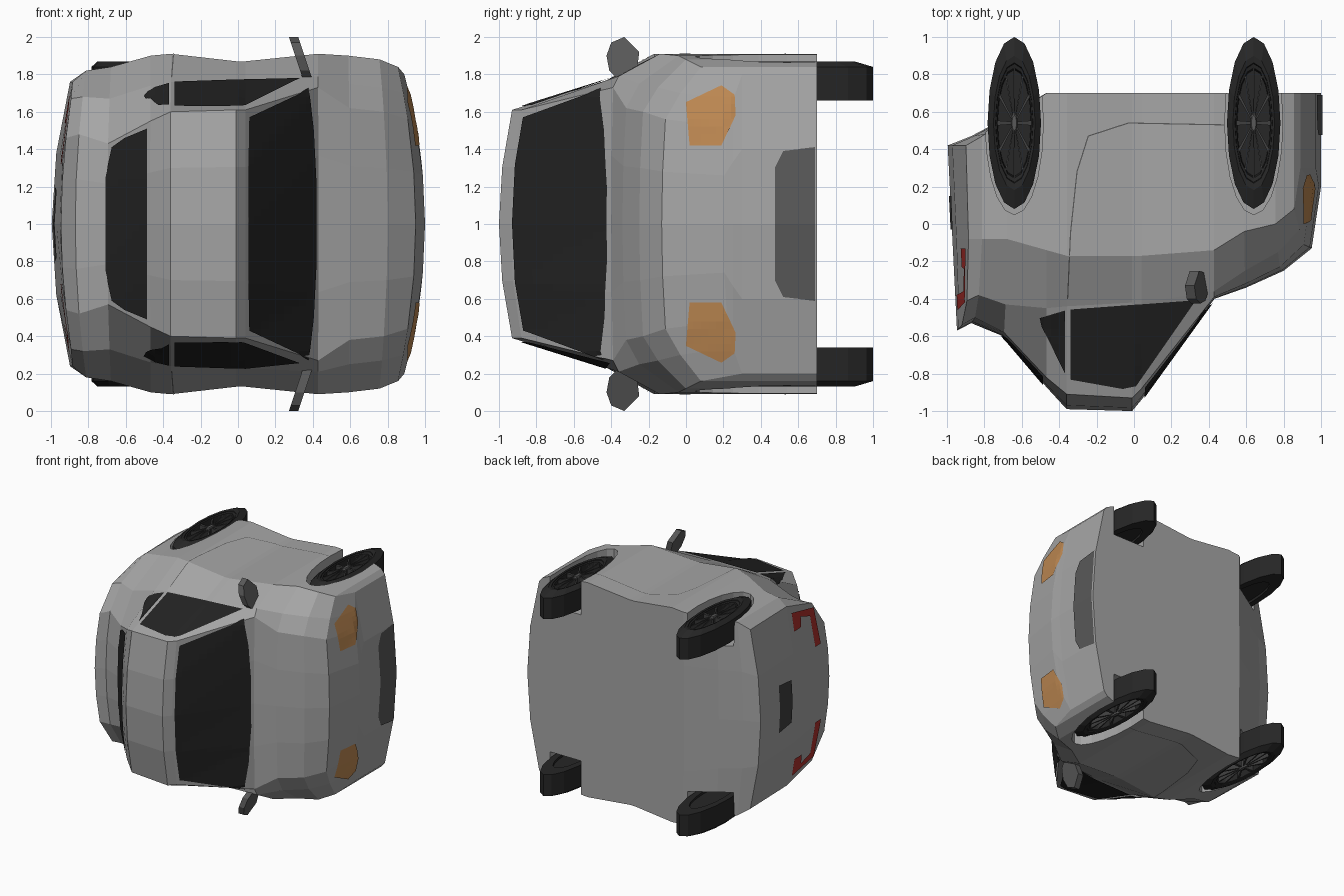
import bpy, bmesh
from math import sin, cos, pi
from mathutils import Vector, Matrix
from mathutils.bvhtree import BVHTree

if "Cube" in bpy.data.objects:
    bpy.data.objects.remove(bpy.data.objects["Cube"])


def material(name, rgb):
    m = bpy.data.materials.new(name)
    m.use_nodes = True
    m.diffuse_color = (*rgb, 1)
    m.node_tree.nodes["Principled BSDF"].inputs["Base Color"].default_value = (*rgb, 1)
    return m


PAINT = material("grey paint", (.38, .38, .38))
GLASS = material("dark glass", (.017, .017, .017))
RUBBER = material("black rubber", (.02, .02, .02))
RIM = material("dark rim metal", (.05, .05, .05))
TRIM = material("grey trim", (.1, .1, .1))
AMBER = material("amber lamp", (.52, .25, .085))
RED = material("red lamp", (.42, .03, .025))


def P(x, u, w):
    """Car space (forward, up, sideways) to world: the car lies on its side."""
    return Vector((x, -u, 1 + w))


def finish(bm, name, mat, solid=True):
    if solid:
        bmesh.ops.remove_doubles(bm, verts=bm.verts, dist=.0005)
        bmesh.ops.recalc_face_normals(bm, faces=bm.faces)
    me = bpy.data.meshes.new(name)
    bm.to_mesh(me)
    bm.free()
    me.materials.append(mat)
    ob = bpy.data.objects.new(name, me)
    bpy.context.collection.objects.link(ob)
    return ob


def grid_faces(bm, rows, closed=False):
    """Skin a list of equally long rows of points."""
    vs = [[bm.verts.new(p) for p in row] for row in rows]
    n = len(rows[0])
    for a, b in zip(vs, vs[1:]):
        for j in range(n if closed else n - 1):
            k = (j + 1) % n
            bm.faces.new((a[j], a[k], b[k], b[j]))


# Body stations: x, top, roof edge (w, u), belt (w, u), widest (w, u), floor
STATIONS = [
    (-.95, .57, .46, .54, .67, .41, .76, .08, -.42),
    (-.87, .53, .48, .50, .68, .38, .82, .08, -.47),
    (-.70, .60, .43, .58, .67, .43, .84, .08, -.56),
    (-.47, .87, .55, .82, .74, .45, .90, .14, -.70),
    (-.36, .99, .60, .91, .76, .44, .91, .17, -.70),
    (-.01, 1.0, .61, .93, .77, .42, .87, .17, -.70),
    (.04, .94, .61, .88, .77, .42, .87, .17, -.70),
    (.43, .40, .73, .39, .79, .36, .91, .14, -.70),
    (.60, .34, .62, .32, .75, .25, .90, .04, -.70),
    (.80, .25, .60, .23, .73, .15, .88, 0, -.70),
    (.95, .13, .56, .11, .70, .03, .84, -.08, -.70),
    (1.0, -.20, .52, -.22, .66, -.25, .80, -.30, -.70),
]


def body_point(x, w, u):
    if x < -.9:
        x -= .05 * (.5 - u)          # leaning tail
    return P(x * (1 - .14 * (w / .9) ** 2 * x ** 4), u, w)


def ring(st):
    x, top, w2, u2, w3, u3, w4, u4, low = st
    half = [(w2 / 2, top - (top - u2) * .25), (w2, u2), (w3, u3), (w4, u4),
            (w4, low), (w4 / 2, low)]
    pts = [(0, top)] + half + [(0, low)] + [(-w, u) for w, u in reversed(half)]
    return [body_point(x, w, u) for w, u in pts]


def end_cap(st):
    x, top, w2, u2, w3, u3, w4, u4, low = st
    rows = []
    for w, u, mid in ((w2, u2, top), (w3, u3, u3), (w4, u4, u4), (w4, low, low)):
        quarter = mid - (mid - u) * .25
        rows.append([body_point(x, w * f, h) for f, h in
                     ((-1, u), (-.5, quarter), (0, mid), (.5, quarter), (1, u))])
    return rows


bm = bmesh.new()
grid_faces(bm, [ring(s) for s in STATIONS], closed=True)
grid_faces(bm, end_cap(STATIONS[0]))
grid_faces(bm, end_cap(STATIONS[-1]))
bmesh.ops.remove_doubles(bm, verts=bm.verts, dist=.0005)
bmesh.ops.recalc_face_normals(bm, faces=bm.faces)
SURFACE = BVHTree.FromBMesh(bm)
body = finish(bm, "body", PAINT)

# Wheel wells cut from the body
WHEEL_X, WHEEL_Y, RX, RY = .64, .54, .143, .46
cutters = []
for cx in (-WHEEL_X, WHEEL_X):
    for s in (-1, 1):
        bm = bmesh.new()
        bmesh.ops.create_cone(bm, cap_ends=True, segments=20, radius1=1, radius2=1, depth=.5,
                              matrix=Matrix.Translation((cx, WHEEL_Y, 1 + s * .87))
                              @ Matrix.Diagonal((RX + .012, RY + .03, 1, 1)))
        cut = finish(bm, "well_cutter", PAINT)
        cut.hide_render = True
        mod = body.modifiers.new("well", "BOOLEAN")
        mod.operation, mod.object, mod.solver = "DIFFERENCE", cut, "EXACT"
        cutters.append(cut)
carved = bpy.data.meshes.new_from_object(body.evaluated_get(bpy.context.evaluated_depsgraph_get()))
body.modifiers.clear()
body.data = carved
for cut in cutters:
    bpy.data.objects.remove(cut)


def plate(name, pts, side, mat, s=1, lift=.007):
    """Drape a flat outline on the body, seen from the given side."""
    bm = bmesh.new()
    bm.faces.new([bm.verts.new((a, b, 0)) for a, b in pts])
    for axis in (0, 1):
        normal = (1, 0, 0) if axis == 0 else (0, 1, 0)
        for i in range(-25, 26):
            bmesh.ops.bisect_plane(bm, geom=bm.verts[:] + bm.edges[:] + bm.faces[:], dist=1e-5,
                                   plane_co=Vector(normal) * i * .04, plane_no=normal)
    missed = []
    for v in bm.verts:
        a, b = v.co.x, v.co.y
        start, d = {"side": (P(a, b, 3 * s), (0, 0, -s)), "top": (P(a, 3, b), (0, 1, 0)),
                    "front": (P(3, b, a * s), (-1, 0, 0)),
                    "rear": (P(-3, b, a * s), (1, 0, 0))}[side]
        hit, n, _, _ = SURFACE.ray_cast(start, Vector(d))
        if hit is None:
            missed.append(v)
        else:
            v.co = hit + (n if n.dot(Vector(d)) < 0 else -n) * lift
    bmesh.ops.delete(bm, geom=missed, context="VERTS")
    bm.normal_update()
    bmesh.ops.reverse_faces(bm, faces=[f for f in bm.faces if f.normal.dot(Vector(d)) > 0])
    return finish(bm, name, mat, solid=False)


def both_ways(pts):
    """Complete an outline given for w > 0 by mirroring its second value."""
    return pts + [(a, -b) for a, b in reversed(pts)]


# Windscreen and rear window
plate("windscreen", both_ways([(.05, .3), (.055, .57), (.375, .72), (.40, .5), (.415, .2)]), "top", GLASS)
plate("rear_window", both_ways([(-.705, .25), (-.67, .41), (-.60, .46), (-.48, .51)]), "top", GLASS)

# Front grille, tail plate
grille = [(.41, -.69), (.39, -.52), (.30, -.475)]
plate("front_grille", grille + [(-a, b) for a, b in reversed(grille)], "front", TRIM)
plate("tail_panel", [(-.2, -.15), (.2, -.15), (.18, .03), (-.18, .03)], "rear", RIM)

for s, label in ((1, "left"), (-1, "right")):
    # Side windows
    plate(label + "_door_window", [(-.34, .455), (.33, .405), (.01, .865), (-.06, .88), (-.34, .83)],
          "side", GLASS, s)
    plate(label + "_quarter_window", [(-.50, .50), (-.365, .46), (-.365, .80), (-.49, .545)],
          "side", GLASS, s)
    # Door seam
    seam = [(-.355, .40), (-.34, .05), (-.305, -.28), (-.245, -.47), (-.03, -.54), (.48, -.53)]
    for (x0, u0), (x1, u1) in zip(seam, seam[1:]):
        t = Vector((u0 - u1, x1 - x0)).normalized() * .003
        plate(label + "_door_seam", [(x0 - t.x, u0 - t.y), (x1 - t.x, u1 - t.y),
                                     (x1 + t.x, u1 + t.y), (x0 + t.x, u0 + t.y)],
              "side", TRIM, s, .003)
    # Lamps
    plate(label + "_headlamp", [(.42, -.02), (.65, 0), (.74, -.19), (.69, -.26), (.58, -.265), (.42, -.19)],
          "front", AMBER, s)
    plate(label + "_tail_lamp", [(.32, .46), (.63, .42), (.69, .13), (.54, .13), (.54, .23), (.62, .24),
                                 (.58, .36), (.32, .38)], "rear", RED, s)
    # Door mirror: a thin swept blade
    bm = bmesh.new()
    outline = [(.26, .84), (.25, .92), (.33, 1.0), (.40, .97), (.425, .90), (.41, .82), (.36, .77)]
    loops = []
    for dx in (-.025, .025):
        loops.append([bm.verts.new(P(.37 + dx - (w - .78) * .33, u, s * w)) for u, w in outline])
        bm.faces.new(loops[-1])
    for j in range(len(outline)):
        k = (j + 1) % len(outline)
        bm.faces.new((loops[0][j], loops[0][k], loops[1][k], loops[1][j]))
    finish(bm, label + "_mirror", TRIM)


def wheel(cx, s, label):
    def at(r, a, w):
        return Vector((cx + RX * r * cos(a), WHEEL_Y + RY * r * sin(a), 1 + s * w))

    def lathe(name, profile, mat, n=16):
        bm = bmesh.new()
        grid_faces(bm, [[at(r, 2 * pi * j / n, w) for j in range(n)] for r, w in profile], closed=True)
        finish(bm, label + name, mat)

    lathe("_tyre", [(.66, .80), (.70, .865), (.78, .87), (1, .84), (1, .66), (.66, .66), (.66, .80)], RUBBER)
    lathe("_rim", [(.69, .86), (.64, .855), (.62, .80), (.001, .80), (.001, .68), (.67, .68), (.69, .86)], RUBBER)
    lathe("_hub", [(.001, .86), (.09, .86), (.13, .845), (.13, .79), (.001, .79)], TRIM, 8)

    # Spokes
    bm = bmesh.new()
    for i in range(12):
        a = 2 * pi * i / 12
        rows = []
        for r, half in ((.1, .16), (.64, .045)):
            rows.append([at(r, a - half, .79), at(r, a - half, .85), at(r, a + half, .85), at(r, a + half, .79)])
        grid_faces(bm, rows, closed=True)
    finish(bm, label + "_spokes", RIM)


for cx, end in ((WHEEL_X, "front"), (-WHEEL_X, "rear")):
    for s, hand in ((1, "left"), (-1, "right")):
        wheel(cx, s, f"{end}_{hand}_wheel")
